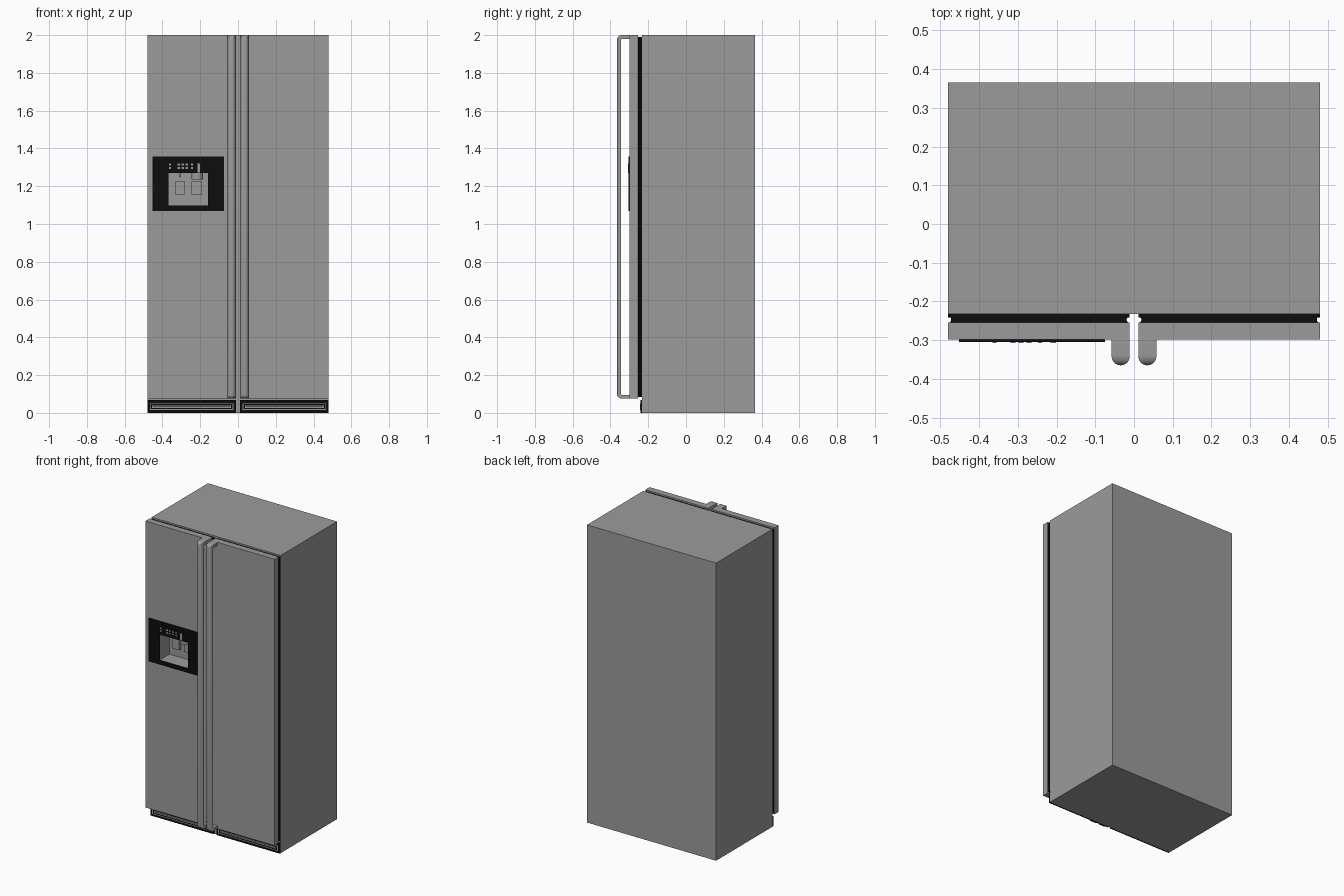
import bpy, bmesh, math
from mathutils import Vector

if "Cube" in bpy.data.objects:
    bpy.data.objects.remove(bpy.data.objects["Cube"])


def material(name, v):
    m = bpy.data.materials.new(name)
    m.diffuse_color = (v, v, v, 1)
    m.use_nodes = True
    m.node_tree.nodes["Principled BSDF"].inputs["Base Color"].default_value = m.diffuse_color
    return m


GREY = material("steel grey", 0.33)
BLACK = material("black plastic", 0.004)


def finish(name, bm, mat):
    bmesh.ops.recalc_face_normals(bm, faces=bm.faces)
    me = bpy.data.meshes.new(name)
    bm.to_mesh(me)
    bm.free()
    me.materials.append(mat)
    ob = bpy.data.objects.new(name, me)
    bpy.context.collection.objects.link(ob)
    return ob


def prism(name, pts, axis, lo, hi, mat):
    """Extrude a 2D outline along x (pts are y,z) or z (pts are x,y)."""
    bm = bmesh.new()
    place = (lambda p: (lo, p[0], p[1])) if axis == 'x' else (lambda p: (p[0], p[1], lo))
    f = bm.faces.new([bm.verts.new(place(p)) for p in pts])
    ext = bmesh.ops.extrude_face_region(bm, geom=[f])['geom']
    d = Vector((hi - lo, 0, 0)) if axis == 'x' else Vector((0, 0, hi - lo))
    bmesh.ops.translate(bm, vec=d, verts=[v for v in ext if isinstance(v, bmesh.types.BMVert)])
    return finish(name, bm, mat)


def box(name, x, y, z, mat):
    return prism(name, [(x[0], y[0]), (x[1], y[0]), (x[1], y[1]), (x[0], y[1])], 'z', z[0], z[1], mat)


def boolean(ob, tool, op):
    mod = ob.modifiers.new("cut", 'BOOLEAN')
    mod.operation, mod.object, mod.solver = op, tool, 'EXACT'
    bpy.context.view_layer.objects.active = ob
    bpy.ops.object.modifier_apply(modifier=mod.name)


def arc(cx, cy, r, a0, a1, n):
    return [(cx + r * math.cos(math.radians(a0 + (a1 - a0) * i / n)),
             cy + r * math.sin(math.radians(a0 + (a1 - a0) * i / n))) for i in range(n + 1)]


# cabinet
cabinet = box("cabinet", (-0.48, 0.48), (-0.232, 0.366), (0, 2), GREY)
cut_list = [cabinet]

for side, s in (("left", -1), ("right", 1)):
    a, b = sorted((s * 0.011, s * 0.48))

    # door and its seal with grooved edges
    door = box(side + "_door", (a, b), (-0.298, -0.254), (0.075, 2), GREY)
    groove_l = arc(a, -0.247, 0.008, 90, -60, 8)
    groove_r = arc(b, -0.247, 0.008, 240, 90, 8)
    seal = prism(side + "_door_seal",
                 [(a, -0.232)] + groove_l + [(a + 0.004, -0.2545), (b - 0.004, -0.2545)]
                 + groove_r + [(b, -0.232)], 'z', 0.085, 1.99, BLACK)
    if s < 0:
        cut_list += [door, seal]

    # handle: side loop intersected with a round-fronted section
    f, k, r = -0.365, -0.345, 0.025
    outer = [(-0.297, 0.075)] + arc(f + r, 0.075 + r, r, 270, 180, 6) \
        + arc(f + r, 2 - r, r, 180, 90, 6) + [(-0.297, 2)]
    inner = [(-0.297, 1.98)] + arc(k + 0.008, 1.972, 0.008, 90, 180, 4) \
        + arc(k + 0.008, 0.103, 0.008, 180, 270, 4) + [(-0.297, 0.095)]
    c = s * 0.0345
    handle = prism(side + "_handle", outer + inner, 'x', c - 0.0235, c + 0.0235, GREY)
    section = prism("section", [(c + 0.0233, -0.28)] + arc(c, f + 0.0233, 0.0233, 0, -180, 14)
                    + [(c - 0.0233, -0.28)], 'z', 0, 2.1, GREY)
    boolean(handle, section, 'INTERSECT')
    bpy.data.objects.remove(section)
    bpy.ops.object.select_all(action='DESELECT')
    handle.select_set(True)
    bpy.context.view_layer.objects.active = handle
    bpy.ops.object.shade_smooth_by_angle(angle=math.radians(35))

    # kick grille with two thin rectangular frames
    box(side + "_kick_grille", (a, b), (-0.242, -0.232), (0, 0.068), BLACK)
    for n, (mx, mz) in enumerate(((0.013, 0.015), (0.026, 0.027))):
        x0, x1, z0, z1, t, y = a + mx, b - mx, mz, 0.066 - mz, 0.005, (-0.244, -0.241)
        nm = "%s_grille_frame_%d" % (side, n + 1)
        box(nm + "_bottom", (x0, x1), y, (z0, z0 + t), GREY)
        box(nm + "_top", (x0, x1), y, (z1 - t, z1), GREY)
        box(nm + "_end_a", (x0, x0 + t), y, (z0 + t, z1 - t), GREY)
        box(nm + "_end_b", (x1 - t, x1), y, (z0 + t, z1 - t), GREY)

# dispenser panel with a niche cut through door into cabinet
panel = box("dispenser_panel", (-0.452, -0.075), (-0.305, -0.2975), (1.068, 1.357), BLACK)
cut_list.append(panel)
cutter = box("niche_cutter", (-0.369, -0.159), (-0.35, -0.20), (1.098, 1.27), GREY)
for ob in cut_list:
    boolean(ob, cutter, 'DIFFERENCE')
bpy.data.objects.remove(cutter)

# niche liner: open-fronted box
liner = box("niche_liner", (-0.368, -0.16), (-0.3045, -0.202), (1.099, 1.269), GREY)
bm = bmesh.new()
bm.from_mesh(liner.data)
bm.normal_update()
bmesh.ops.delete(bm, geom=[q for q in bm.faces if q.normal.y < -0.9], context='FACES')
bmesh.ops.reverse_faces(bm, faces=bm.faces)
bm.to_mesh(liner.data)
bm.free()

# paddles and spouts inside the niche
for n, x in enumerate((-0.307, -0.218)):
    box("paddle_%d" % (n + 1), (x - 0.027, x + 0.027), (-0.225, -0.203), (1.157, 1.225), GREY)
chute = prism("ice_chute", arc(-0.216, -0.25, 0.031, 0, 345, 23), 'z', 1.235, 1.269, GREY)
spout = prism("water_spout", arc(-0.307, -0.25, 0.006, 0, 330, 11), 'z', 1.25, 1.269, GREY)
for ob in (chute, spout):
    bpy.ops.object.select_all(action='DESELECT')
    ob.select_set(True)
    bpy.context.view_layer.objects.active = ob
    bpy.ops.object.shade_smooth_by_angle(angle=math.radians(35))

# control buttons and indicator bar
y = (-0.307, -0.304)
for row, z in enumerate((1.297, 1.314)):
    for n, (x, w) in enumerate(((-0.36, 0.010), (-0.313, 0.013), (-0.292, 0.013),
                                (-0.271, 0.013), (-0.243, 0.010))):
        box("button_%d_%d" % (row + 1, n + 1), (x - w / 2, x + w / 2), y, (z - 0.005, z + 0.005), GREY)
box("indicator_bar", (-0.215, -0.201), y, (1.271, 1.32), GREY)
